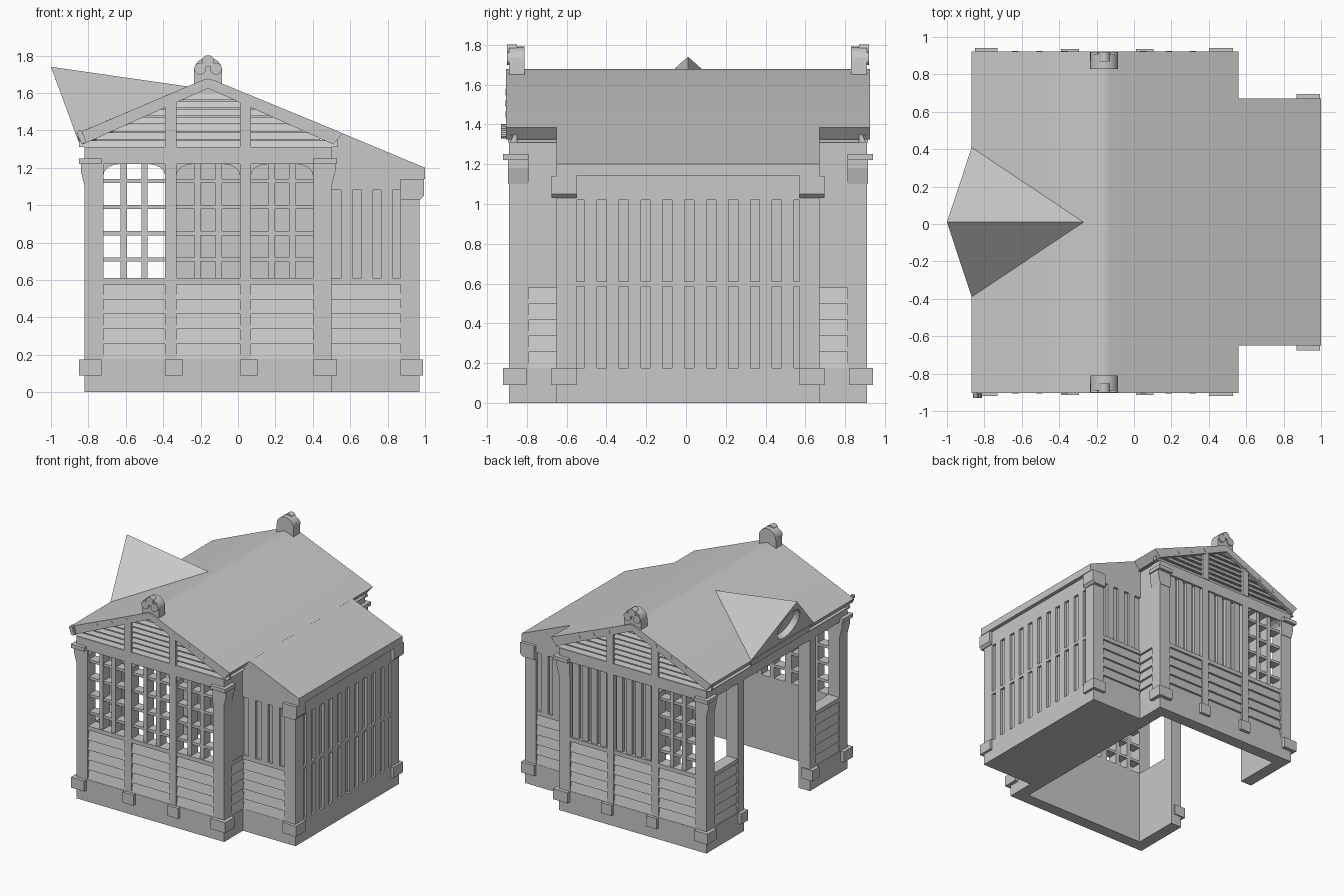
import bpy, bmesh, math
from mathutils import Vector, Matrix

cube = bpy.data.objects.get("Cube")
if cube:
    bpy.data.objects.remove(cube)

grey = bpy.data.materials.new("plain grey")
grey.use_nodes = True
colour = (0.58, 0.58, 0.58, 1)
grey.diffuse_color = colour
grey.node_tree.nodes["Principled BSDF"].inputs["Base Color"].default_value = colour

YC = 0.01                      # middle of the building in y
WALL, ROOF = 0.9, 0.913        # half depths
BAYS = [(-0.72, -0.39), (-0.33, 0.01), (0.07, 0.40)]
BASE, BOARDS, SILL, HEAD, EAVE = 0.177, 0.577, 0.61, 1.22, 1.31


def prism(bm, pts, plane, a, b):
    """Extrude a 2D outline from a to b along the axis missing from plane."""
    place = {"xz": lambda u, v, w: (u, w, v),
             "yz": lambda u, v, w: (w, u, v),
             "xy": lambda u, v, w: (u, v, w)}[plane]
    ends = [[bm.verts.new(place(u, v, w)) for u, v in pts] for w in (a, b)]
    n = len(pts)
    for end in ends:
        bm.faces.new(end)
    for i in range(n):
        j = (i + 1) % n
        bm.faces.new((ends[0][i], ends[0][j], ends[1][j], ends[1][i]))


def box(bm, x0, x1, y0, y1, z0, z1):
    prism(bm, [(x0, y0), (x1, y0), (x1, y1), (x0, y1)], "xy", z0, z1)


def siding(bm, plane, back, inner, outer, a, b, z0=BASE, z1=BOARDS, n=5, top=SILL):
    """Overlapping boards under a plain rail: a saw-tooth outline run along the wall."""
    step = (z1 - z0) / n
    pts = [(back, top), (back, z0)]
    for i in range(n):
        pts += [(outer, z0 + i * step), (inner, z0 + (i + 1) * step)]
    prism(bm, pts + [(outer, z1), (outer, top)], plane, a, b)


def finish(bm, name):
    bmesh.ops.recalc_face_normals(bm, faces=bm.faces)
    mesh = bpy.data.meshes.new(name)
    bm.to_mesh(mesh)
    bm.free()
    mesh.materials.append(grey)
    obj = bpy.data.objects.new(name, mesh)
    bpy.context.collection.objects.link(obj)
    return obj


def smooth(obj):
    bpy.ops.object.select_all(action="DESELECT")
    obj.select_set(True)
    bpy.context.view_layer.objects.active = obj
    bpy.ops.object.shade_smooth_by_angle(angle=math.radians(30))


def disc(bm, centre, radius, depth, sides=16):
    """Cylinder lying along y."""
    turn = Matrix.Translation(centre) @ Matrix.Rotation(math.pi / 2, 4, "X")
    bmesh.ops.create_cone(bm, cap_ends=True, segments=sides, radius1=radius,
                          radius2=radius, depth=depth, matrix=turn)


for s, side in ((-1, "front"), (1, "back")):
    Y = lambda d: YC + s * d

    # Wall frame: plinth, posts and head beam
    bm = bmesh.new()
    box(bm, -0.82, 0.5, Y(0.8), Y(WALL), 0, BASE)
    box(bm, -0.82, 0.5, Y(0.8), Y(WALL), HEAD, EAVE)
    for x0, x1 in ((-0.82, -0.72), (-0.39, -0.33), (0.01, 0.07), (0.40, 0.5)):
        box(bm, x0, x1, Y(0.8), Y(WALL), BASE, HEAD)
    finish(bm, side + "_wall_frame")

    # Boards under the windows
    bm = bmesh.new()
    for x0, x1 in BAYS:
        siding(bm, "yz", Y(0.8), Y(0.88), Y(0.897), x0, x1)
    finish(bm, side + "_siding")

    # Open lattices, or upright boards on the two closed back bays
    lattice, boards = bmesh.new(), bmesh.new()
    for i, (x0, x1) in enumerate(BAYS):
        w = x1 - x0
        if s > 0 and i:
            box(boards, x0, x1, Y(0.8), Y(0.86), SILL, HEAD)
            for k in range(4):
                c = x0 + w * (k + 0.5) / 4
                box(boards, c - 0.027, c + 0.027, Y(0.85), Y(0.885), SILL, HEAD)
            continue
        for k in (1, 2):
            c = x0 + w * k / 3
            box(lattice, c - 0.017, c + 0.017, Y(0.80), Y(0.885), SILL, HEAD)
        for z in (0.71, 0.85, 0.99, 1.13):
            box(lattice, x0, x1, Y(0.80), Y(0.88), z - 0.011, z + 0.011)
        for x, d in ((x0, 1), (x1, -1)):
            curve = [(x + d * 0.09 * (1 - math.sin(t)), HEAD - 0.06 * (1 - math.cos(t)))
                     for t in (0, 0.4, 0.8, 1.2, math.pi / 2)]
            prism(lattice, [(x, HEAD)] + curve, "xz", Y(0.80), Y(0.89))
    finish(lattice, side + "_lattice")
    finish(boards, side + "_upright_boards") if s > 0 else boards.free()

    # Feet, and flared capitals on the corner posts
    bm = bmesh.new()
    for x0, x1 in ((-0.85, -0.73), (0.40, 0.53)):
        box(bm, x0, x1, Y(0.81), Y(0.93), 0.09, 0.175)
        box(bm, x0, x1, Y(0.80), Y(0.93), HEAD, 1.25)
    for x0 in (-0.39, 0.01):
        box(bm, x0, x0 + 0.095, Y(0.85), Y(0.925), 0.09, 0.175)
    for x0, x1, out in ((-0.82, -0.72, -0.84), (0.5, 0.40, 0.52)):
        prism(bm, [(x1, HEAD), (x1, 1.1), (x0, 1.1), (out, 1.18), (out, HEAD)],
              "xz", Y(0.8), Y(0.904))
    finish(bm, side + "_feet_and_capitals")

    # Gable: overlapping boards, posts and pegs
    bm = bmesh.new()
    for k in range(7):
        z = EAVE + k * 0.042
        half = (1.628 - z) / 0.46
        siding(bm, "yz", Y(0.86), Y(0.878), Y(0.893), -0.16 - half, -0.16 + half,
               z, z + 0.034, 1, z + 0.036)
    for x in (-0.36, 0.04):
        box(bm, x - 0.03, x + 0.03, Y(0.86), Y(0.905), EAVE, 1.56)
    for dx in (0.21, 0.345, 0.475):
        for x in (-0.16 - dx, -0.16 + dx):
            disc(bm, (x, Y(0.908), 1.65 - 0.42 * dx), 0.017, 0.015, 12)
    finish(bm, side + "_gable_trim")

    # Arched ridge ornament with three rosettes
    bm = bmesh.new()
    arch = [(-0.16 + 0.075 * math.cos(t), 1.72 + 0.07 * math.sin(t))
            for t in (math.pi * k / 12 for k in range(13))]
    prism(bm, [(-0.085, 1.63)] + arch + [(-0.235, 1.63)], "xz", Y(0.82), Y(0.9))
    for dx, z in ((-0.042, 1.73), (0.042, 1.73), (0, 1.77)):
        disc(bm, (-0.16 + dx, Y(0.885), z), 0.032, 0.05)
    smooth(finish(bm, side + "_ridge_ornament"))

    # Open side: low wall with a window space beside the entrance
    bm = bmesh.new()
    box(bm, -0.82, -0.72, Y(0.42), Y(0.82), 0, BASE)
    box(bm, -0.82, -0.72, Y(0.42), Y(0.5), BASE, HEAD)
    siding(bm, "xz", -0.72, -0.8, -0.817, Y(0.5), Y(0.8))
    box(bm, -0.85, -0.75, Y(0.41), Y(0.5), 0.09, 0.175)
    finish(bm, side + "_entrance_wall")

    # Closed side: boards beside the annex
    bm = bmesh.new()
    siding(bm, "xz", 0.4, 0.48, 0.498, Y(0.6), Y(0.81))
    finish(bm, side + "_inner_corner_siding")

    # Annex end: siding below, slotted boards above
    bm = bmesh.new()
    siding(bm, "yz", Y(0.6), Y(0.643), Y(0.658), 0.5, 0.87)
    box(bm, 0.45, 0.97, Y(0.6), Y(0.66), 0, BASE)
    box(bm, 0.45, 0.97, Y(0.6), Y(0.66), 1.08, 1.15)
    box(bm, 0.87, 0.97, Y(0.56), Y(0.66), BASE, 1.15)
    for x in (0.55, 0.66, 0.765):
        box(bm, x, x + 0.062, Y(0.6), Y(0.66), SILL, 1.08)
    finish(bm, "annex_" + side + "_wall")

    # Annex feet and capitals
    bm = bmesh.new()
    box(bm, 0.87, 0.99, Y(0.56), Y(0.685), 0.09, 0.175)
    prism(bm, [(0.87, 1.14), (0.87, 1.03), (0.975, 1.03), (0.995, 1.05), (0.995, 1.14)],
          "xz", Y(0.56), Y(0.685))
    finish(bm, "annex_" + side + "_foot_and_capital")

# Beam over the entrance and the wall on the annex side
bm = bmesh.new()
box(bm, -0.82, -0.72, YC - 0.85, YC + 0.85, HEAD, EAVE)
box(bm, 0.4, 0.495, YC - 0.85, YC + 0.85, SILL, EAVE)
box(bm, 0.4, 0.48, YC - 0.85, YC + 0.85, BASE, SILL)
box(bm, 0.4, 0.5, YC - 0.85, YC + 0.85, 0, BASE)
finish(bm, "side_walls")

# Annex core and its slotted long wall
bm = bmesh.new()
box(bm, 0.45, 0.95, YC - 0.64, YC + 0.64, 0, 1.15)
for z0, z1 in ((0, 0.175), (0.585, 0.61), (1.02, 1.15)):
    box(bm, 0.9, 0.97, YC - 0.6, YC + 0.6, z0, z1)
for k in range(10):
    y = -0.51 + k * 0.11
    box(bm, 0.9, 0.97, y, y + 0.063, 0.17, 1.03)
finish(bm, "annex_long_wall")

# Roofs, the main one with a softened ridge
bm = bmesh.new()
prism(bm, [(-0.87, 1.38), (-0.83, 1.325), (-0.16, 1.625), (0.51, 1.325), (0.56, 1.385),
           (-0.13, 1.669), (-0.16, 1.677), (-0.19, 1.669)],
      "xz", YC - ROOF, YC + ROOF)
prism(bm, [(-0.84, EAVE), (0.52, EAVE), (-0.16, 1.64)], "xz", YC - 0.875, YC + 0.875)
smooth(finish(bm, "main_roof"))
bm = bmesh.new()
prism(bm, [(0.45, 1.14), (1.0, 1.14), (1.0, 1.2), (0.56, 1.384), (0.45, 1.384)],
      "xz", YC - 0.66, YC + 0.66)
finish(bm, "annex_roof")

# Pointed dormer with a round recess in its leaning face
bm = bmesh.new()
corners = [(-1.0, YC, 1.74), (-0.27, YC, 1.635), (-0.6, YC, 1.4)]
for s in (-1, 1):
    corners += [(-0.868, YC + s * 0.4, 1.381), (-0.84, YC + s * 0.36, 1.31)]
bmesh.ops.convex_hull(bm, input=[bm.verts.new(c) for c in corners])
dormer = finish(bm, "dormer")
bm = bmesh.new()
lean = Vector((-0.36, 0, -0.132)).normalized()
spot = Matrix.Translation((-0.925, YC, 1.535)) @ lean.to_track_quat("Z", "Y").to_matrix().to_4x4()
bmesh.ops.create_cone(bm, cap_ends=True, segments=32, radius1=0.13, radius2=0.13,
                      depth=0.1, matrix=spot)
cutter = finish(bm, "dormer_cutter")
cutter.hide_render = True
cutter.hide_viewport = True
cut = dormer.modifiers.new("round recess", "BOOLEAN")
cut.object = cutter
cut.solver = "EXACT"

# Small rolled bracket at the front eave
bm = bmesh.new()
for k in range(3):
    disc(bm, (-0.845 + 0.008 * k, YC - 0.925, 1.385 - 0.02 * k), 0.016, 0.03, 10)
finish(bm, "eave_bracket")
